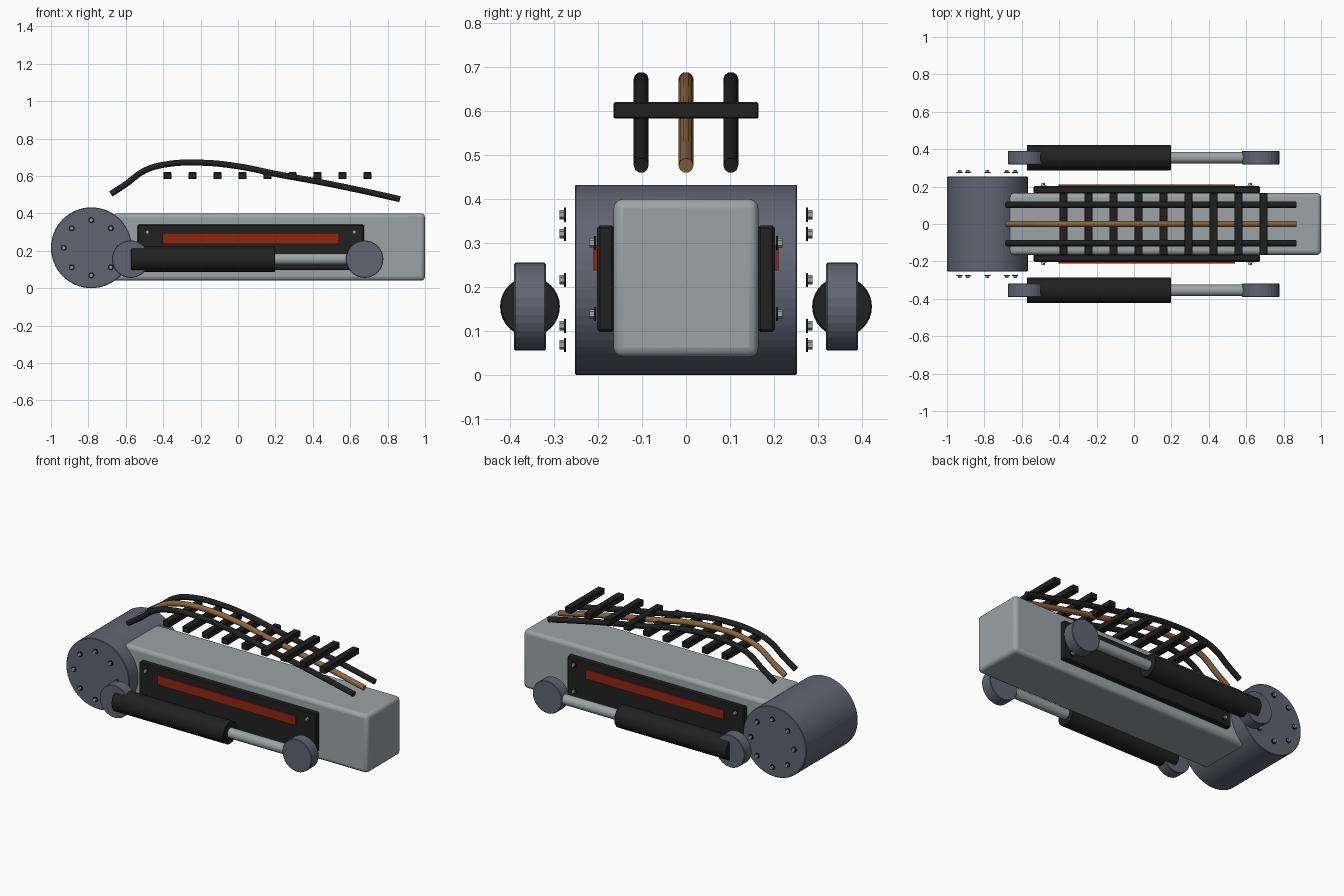
import bpy, math
from mathutils import Vector, Matrix

cube = bpy.data.objects.get("Cube")
if cube:
    bpy.data.objects.remove(cube, do_unlink=True)


def material(name, r, g, b):
    m = bpy.data.materials.new(name)
    m.use_nodes = True
    m.diffuse_color = (r, g, b, 1)
    m.node_tree.nodes["Principled BSDF"].inputs["Base Color"].default_value = (r, g, b, 1)
    return m


GREY = material("light grey metal", 0.33, 0.37, 0.38)
STEEL = material("blue grey steel", 0.12, 0.13, 0.17)
BLACK = material("black rubber", 0.015, 0.015, 0.015)
RED = material("dark red", 0.27, 0.02, 0.005)
COPPER = material("copper", 0.27, 0.13, 0.045)


def finish(name, mat, bevel=0, segments=1, smooth=False):
    ob = bpy.context.object
    ob.name = name
    ob.data.materials.append(mat)
    if bevel:
        mod = ob.modifiers.new("edge bevel", 'BEVEL')
        mod.width, mod.segments = bevel, segments
        mod.limit_method = 'ANGLE'
        mod.angle_limit = math.radians(40)
    if smooth:
        bpy.ops.object.shade_smooth_by_angle(angle=math.radians(30))
    return ob


def box(name, mat, low, high, bevel=0, segments=1, smooth=False):
    low, high = Vector(low), Vector(high)
    bpy.ops.mesh.primitive_cube_add(size=1)
    me = bpy.context.object.data
    me.transform(Matrix.Translation((low + high) / 2) @ Matrix.Diagonal((*(high - low), 1)))
    return finish(name, mat, bevel, segments, smooth)


def cylinder(name, mat, radius, start, end, sides=32, bevel=0, smooth=False):
    start, end = Vector(start), Vector(end)
    axis = end - start
    bpy.ops.mesh.primitive_cylinder_add(vertices=sides, radius=radius, depth=axis.length)
    turn = Vector((0, 0, 1)).rotation_difference(axis).to_matrix().to_4x4()
    bpy.context.object.data.transform(Matrix.Translation((start + end) / 2) @ turn)
    return finish(name, mat, bevel, 1, smooth)


def bolt(name, x, y, z, side):
    cylinder(name + "_washer", BLACK, 0.016, (x, side * y, z), (x, side * (y + 0.004), z), 16)
    cylinder(name + "_head", GREY, 0.011, (x, side * (y + 0.003), z), (x, side * (y + 0.015), z), 6)


def hose(name, mat, y):
    path = [(-0.68, 0.503), (-0.6, 0.556), (-0.5, 0.628), (-0.39, 0.661), (-0.2, 0.671),
            (0.01, 0.65), (0.2, 0.611), (0.44, 0.567), (0.65, 0.524), (0.866, 0.476)]
    cu = bpy.data.curves.new(name, 'CURVE')
    cu.dimensions = '3D'
    cu.bevel_depth, cu.bevel_resolution = 0.017, 3
    cu.use_fill_caps = True
    cu.resolution_u = 6
    sp = cu.splines.new('BEZIER')
    sp.bezier_points.add(len(path) - 1)
    for p, (x, z) in zip(sp.bezier_points, path):
        p.co = (x, y, z)
        p.handle_left_type = p.handle_right_type = 'AUTO'
    cu.materials.append(mat)
    bpy.context.collection.objects.link(bpy.data.objects.new(name, cu))


# Main arm beam and pivot drum
box("arm_beam", GREY, (-0.67, -0.165, 0.04), (1, 0.165, 0.4), 0.022, 3, True)
PX, PZ = -0.784, 0.216
cylinder("pivot_drum", STEEL, 0.216, (PX, -0.253, PZ), (PX, 0.253, PZ), 64, 0.003)

for side, label in ((-1, "right"), (1, "left")):
    # Ring of bolts beside the drum
    for i in range(8):
        a = i * math.pi / 4
        bolt(f"{label}_drum_bolt_{i}", PX + 0.148 * math.cos(a), 0.273,
             PZ + 0.148 * math.sin(a), side)

    # Side armour plate with inset strip and corner bolts
    ys = sorted((side * 0.163, side * 0.202))
    box(label + "_side_plate", BLACK, (-0.537, ys[0], 0.097), (0.673, ys[1], 0.34), 0.006)
    ys = sorted((side * 0.19, side * 0.211))
    box(label + "_accent_strip", RED, (-0.403, ys[0], 0.237), (0.54, ys[1], 0.294))
    for i, (x, z) in enumerate(((-0.485, 0.3), (-0.485, 0.138), (0.622, 0.3), (0.622, 0.138))):
        bolt(f"{label}_plate_bolt_{i}", x, 0.205, z, side)

    # Hydraulic ram with end knuckles
    y, z = side * 0.355, 0.155
    cylinder(label + "_ram_barrel", BLACK, 0.068, (-0.572, y, z), (0.197, y, z), 32, 0.003, True)
    cylinder(label + "_ram_rod", GREY, 0.031, (0.15, y, z), (0.677, y, z), 24, 0, True)
    for part, x in (("rear", -0.574), ("front", 0.677)):
        cylinder(f"{label}_{part}_knuckle", STEEL, 0.1,
                 (x, y - 0.036, z), (x, y + 0.036, z), 32, 0.003)

# Hoses and the row of cross bars over the arm
hose("right_hose", BLACK, -0.102)
hose("middle_hose", COPPER, 0)
hose("left_hose", BLACK, 0.102)
for i in range(9):
    x = -0.377 + 0.1337 * i
    box(f"cross_bar_{i}", BLACK, (x - 0.022, -0.165, 0.583), (x + 0.022, 0.165, 0.62), 0.003)
